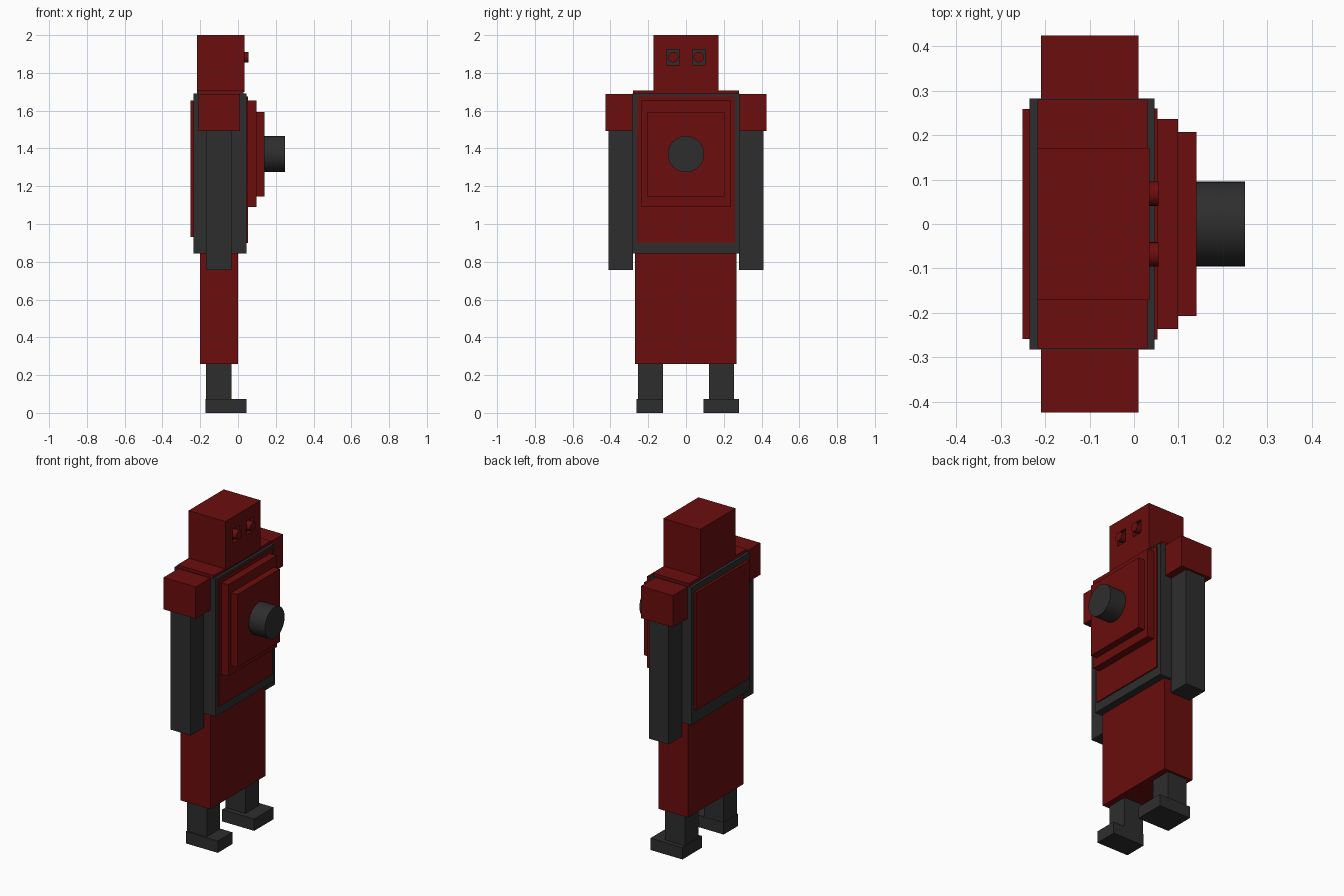
import bpy, bmesh, math
from mathutils import Vector

cube = bpy.data.objects.get("Cube")
if cube:
    bpy.data.objects.remove(cube, do_unlink=True)


def material(name, rgb):
    m = bpy.data.materials.new(name)
    m.use_nodes = True
    m.diffuse_color = (*rgb, 1)
    m.node_tree.nodes["Principled BSDF"].inputs["Base Color"].default_value = (*rgb, 1)
    return m


RED = material("dark red", (0.145, 0.004, 0.004))
GREY = material("charcoal", (0.027, 0.027, 0.027))


def finish(name, bm, *mats):
    me = bpy.data.meshes.new(name)
    bmesh.ops.recalc_face_normals(bm, faces=bm.faces)
    bm.to_mesh(me)
    bm.free()
    for m in mats:
        me.materials.append(m)
    ob = bpy.data.objects.new(name, me)
    bpy.context.collection.objects.link(ob)
    return ob


def box_mesh(x, y, z):
    bm = bmesh.new()
    bmesh.ops.create_cube(bm, size=1)
    for v in bm.verts:
        v.co = [r[0] + (c + 0.5) * (r[1] - r[0]) for c, r in zip(v.co, (x, y, z))]
    return bm


def box(name, mat, x, y, z):
    return finish(name, box_mesh(x, y, z), mat)


def rod(name, mat, x, y, z, radius, sides):
    # Cylinder lying along x
    bm = bmesh.new()
    bmesh.ops.create_cone(bm, cap_ends=True, segments=sides, radius1=radius,
                          radius2=radius, depth=x[1] - x[0])
    for v in bm.verts:
        v.co = (sum(x) / 2 + v.co.z, y + v.co.x, z + v.co.y)
    for f in bm.faces:
        f.smooth = len(f.verts) == 4
    for e in bm.edges:
        e.smooth = not any(len(f.verts) > 4 for f in e.link_faces)
    return finish(name, bm, mat)


def both(w):
    return (-w, w)


# Torso with stepped chest plates, back plate and collar
box("torso", GREY, (-0.235, 0.046), both(0.283), (0.845, 1.69))
box("collar", RED, (-0.217, 0.03), both(0.28), (1.68, 1.708))
box("front_panel", RED, (0.04, 0.053), both(0.26), (0.9, 1.675))
box("chest_plate", RED, (0.05, 0.099), both(0.236), (1.09, 1.653))
box("chest_plate_outer", RED, (0.095, 0.141), both(0.207), (1.145, 1.593))
box("back_panel", RED, (-0.251, -0.23), both(0.259), (0.93, 1.653))
rod("chest_barrel", GREY, (0.13, 0.25), 0, 1.37, 0.096, 32)

# Head with two square eye sockets pushed in
EYE_Y, EYE_Z, HALF_Y, HALF_Z = 0.068, 1.883, 0.034, 0.042
bm = box_mesh((-0.217, 0.035), both(0.171), (1.7, 2.0))
cuts = [((0, s * EYE_Y + t * HALF_Y, 0), (0, 1, 0)) for s in (-1, 1) for t in (-1, 1)]
cuts += [((0, 0, EYE_Z + t * HALF_Z), (0, 0, 1)) for t in (-1, 1)]
for point, normal in cuts:
    bmesh.ops.bisect_plane(bm, geom=bm.verts[:] + bm.edges[:] + bm.faces[:],
                           plane_co=point, plane_no=normal)
sockets = []
for f in bm.faces:
    c = f.calc_center_median()
    if f.normal.x > 0.9 and abs(abs(c.y) - EYE_Y) < 0.01 and abs(c.z - EYE_Z) < 0.01:
        sockets.append(f)
for f in sockets:
    ring = bmesh.ops.extrude_discrete_faces(bm, faces=[f])["faces"][0]
    ring.material_index = 1
    for v in ring.verts:
        v.co.x -= 0.02
finish("head", bm, RED, GREY)

# Skirt-like lower body
box("lower_body", RED, (-0.2, 0.001), (-0.271, 0.267), (0.26, 0.85))

# Paired parts
for side, s in (("left", 1), ("right", -1)):
    def span(a, b):
        return tuple(sorted((s * a, s * b)))
    rod(side + "_eye", RED, (0.01, 0.055), s * EYE_Y, EYE_Z, 0.028, 16)
    box(side + "_shoulder", RED, (-0.209, 0.01), span(0.28, 0.425), (1.492, 1.688))
    box(side + "_arm", GREY, (-0.17, -0.035), span(0.28, 0.411), (0.757, 1.5))
    box(side + "_leg", GREY, (-0.17, -0.035), span(0.123, 0.253), (0.05, 0.27))

# Feet, the left one wider
box("left_foot", GREY, (-0.172, 0.046), (0.092, 0.28), (0, 0.073))
box("right_foot", GREY, (-0.172, 0.046), (-0.262, -0.121), (0, 0.073))
